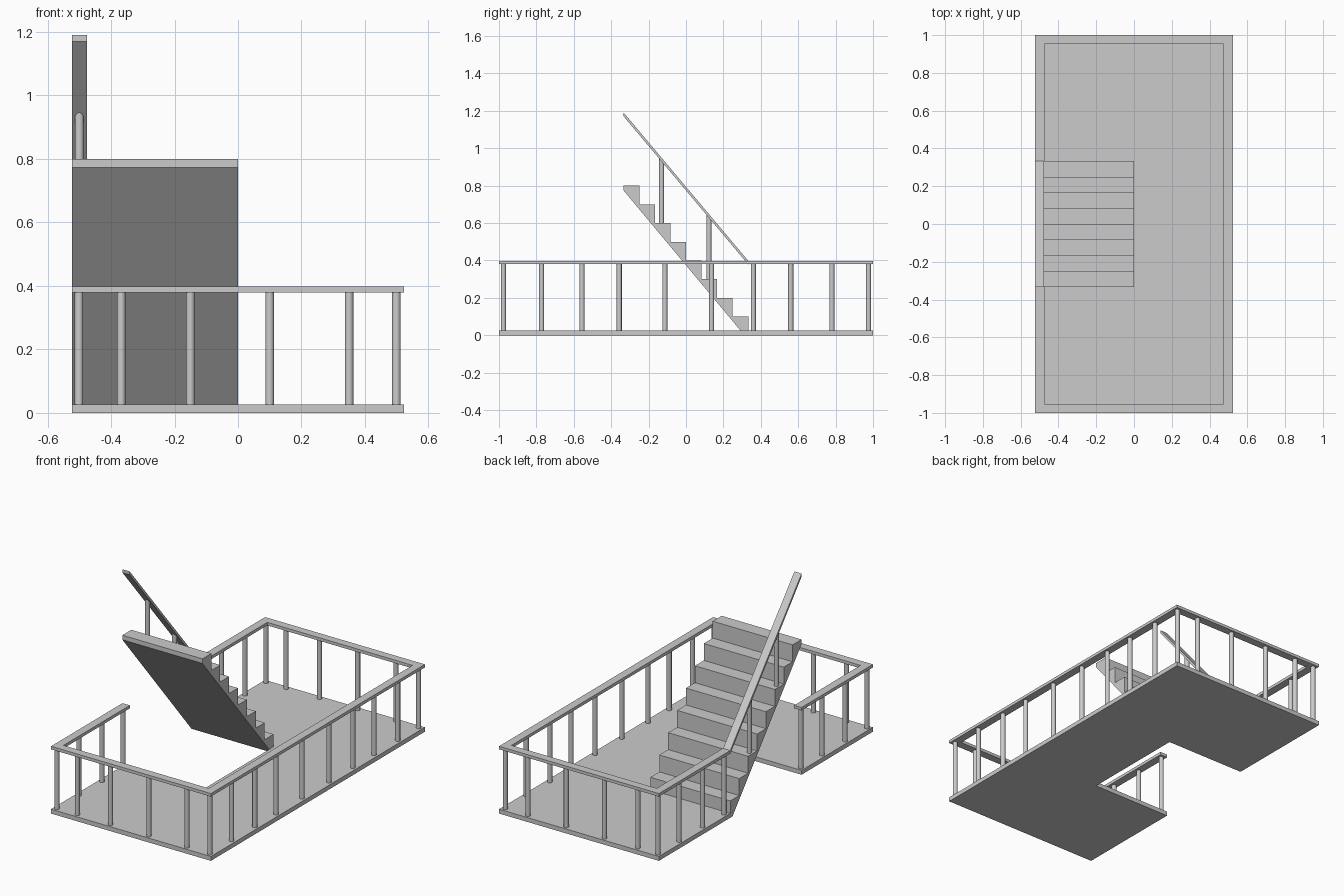
import bpy, bmesh, math
from mathutils import Vector

if "Cube" in bpy.data.objects:
    bpy.data.objects.remove(bpy.data.objects["Cube"])

X, Y, G = 0.523, 1.0, 0.333      # half width, half length, half stair opening
W, R = 0.048, 0.0135             # rail width, post radius
FLOOR, RAIL0, RAIL1 = 0.026, 0.380, 0.398

grey = bpy.data.materials.new("light grey")
grey.diffuse_color = (0.6, 0.6, 0.6, 1)
grey.use_nodes = True
grey.node_tree.nodes["Principled BSDF"].inputs["Base Color"].default_value = grey.diffuse_color


def finish(bm, name, smooth=False):
    bmesh.ops.recalc_face_normals(bm, faces=bm.faces)
    me = bpy.data.meshes.new(name)
    bm.to_mesh(me)
    bm.free()
    me.materials.append(grey)
    ob = bpy.data.objects.new(name, me)
    bpy.context.collection.objects.link(ob)
    if smooth:
        bpy.ops.object.select_all(action='DESELECT')
        ob.select_set(True)
        bpy.context.view_layer.objects.active = ob
        bpy.ops.object.shade_smooth_by_angle(angle=math.radians(40))
    return ob


def prism(name, points, offset):
    """Extrude a flat outline by an offset vector."""
    bm = bmesh.new()
    face = bm.faces.new([bm.verts.new(p) for p in points])
    ext = bmesh.ops.extrude_face_region(bm, geom=[face], use_keep_orig=True)
    verts = [g for g in ext["geom"] if isinstance(g, bmesh.types.BMVert)]
    bmesh.ops.translate(bm, verts=verts, vec=Vector(offset))
    return finish(bm, name)


def post(name, x, y, z0, z1, slope=0.0):
    """Round post; the top can be cut to a slope along y."""
    bm = bmesh.new()
    bmesh.ops.create_cone(bm, cap_ends=True, segments=20, radius1=R, radius2=R, depth=1)
    for v in bm.verts:
        top = v.co.z > 0
        dy = v.co.y
        v.co = (x + v.co.x, y + dy, z1 + slope * dy if top else z0)
    return finish(bm, name, True)


# Floor with a stair opening on the left side
floor = [(-X, -Y), (X, -Y), (X, Y), (-X, Y), (-X, G), (0, G), (0, -G), (-X, -G)]
prism("floor", [(x, y, 0) for x, y in floor], (0, 0, FLOOR))

# Handrail running round the edge, open at the stairs
xi, yi = X - W, Y - W
rail = [(-X, -G), (-X, -Y), (X, -Y), (X, Y), (-X, Y), (-X, G),
        (-xi, G), (-xi, yi), (xi, yi), (xi, -yi), (-xi, -yi), (-xi, -G)]
prism("handrail", [(x, y, RAIL0) for x, y in rail], (0, 0, RAIL1 - RAIL0))

# Railing posts
px, py = 0.499, 0.976
side = [-py, -0.772, -0.556, -0.357, -0.113, 0.137, 0.36, 0.56, 0.78, py]
for y in side:
    post("right_post", px, y, FLOOR, RAIL0)
    if abs(y) > G:
        post("left_post", -px - 0.002, y, FLOOR, RAIL0)
for x in (-0.368, -0.15, 0.10, 0.35):
    post("front_post", x, -py, FLOOR, RAIL0)
    post("back_post", x, py, FLOOR, RAIL0)

# Stairs: eight steps with a sloped underside
run, rise = 2 * G / 8, 0.1
outline = [(G, 0)]
for k in range(8):
    outline += [(G - k * run, (k + 1) * rise), (G - (k + 1) * run, (k + 1) * rise)]
    if k == 7:
        outline += [(-G, 0.773), (0.3125, 0)]
prism("stairs", [(-X, y, z) for y, z in outline], (X, 0, 0))

# Sloped stair handrail and its two posts
top, slope = 1.19, -(1.19 - RAIL1) / (2 * G)
thick = 0.02
bar = [(-G, top), (-G, top - thick), (G, RAIL1 - thick), (G, RAIL1)]
prism("stair_handrail", [(-X, y, z) for y, z in bar], (W - 0.001, 0, 0))
for y, z in ((-0.131, 0.6), (0.122, 0.3)):
    post("stair_post", -0.5, y, z, top - thick / 2 + slope * (y + G), slope)
